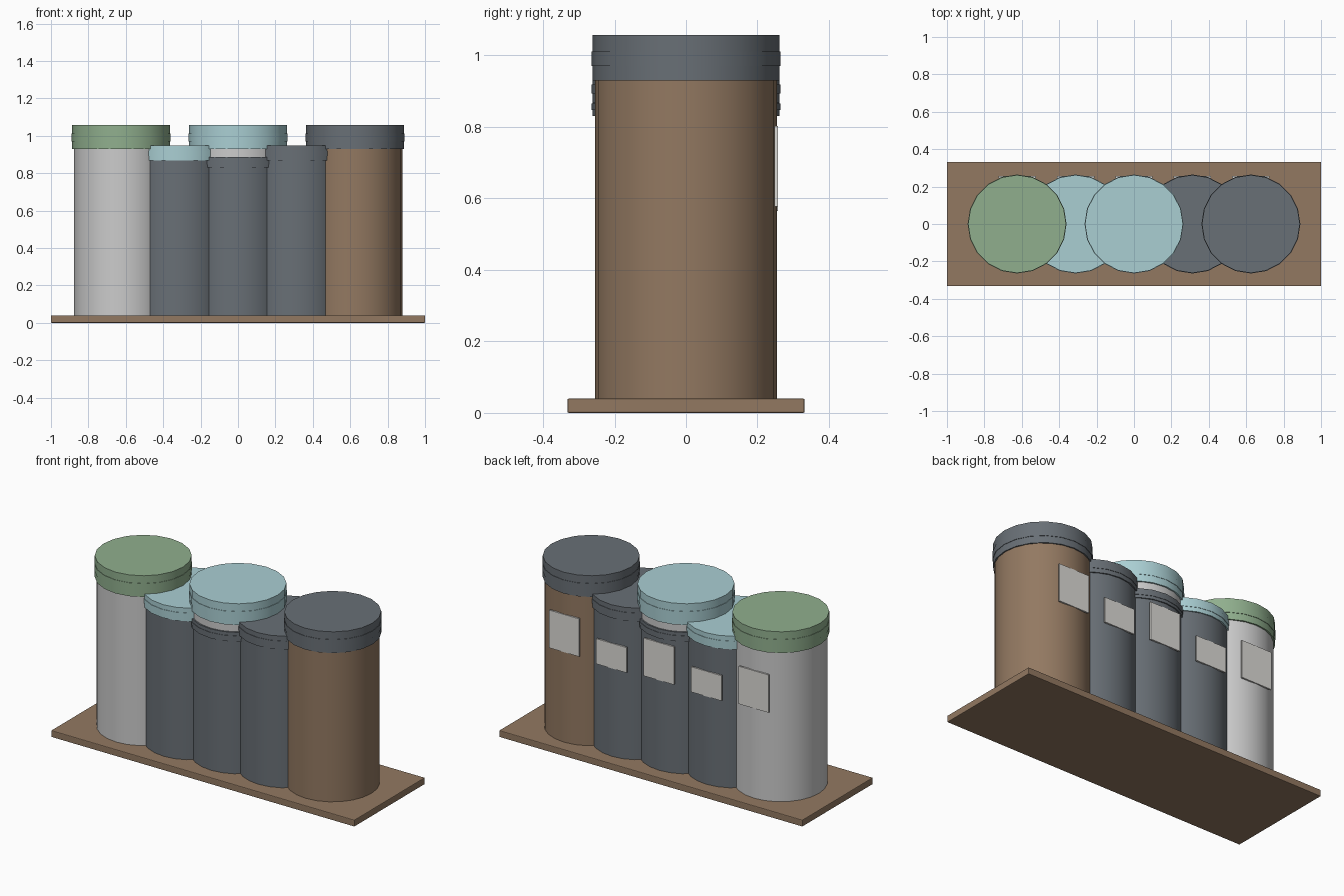
import bpy
from math import radians

if "Cube" in bpy.data.objects:
    bpy.data.objects.remove(bpy.data.objects["Cube"])


def material(name, rgb):
    m = bpy.data.materials.new(name)
    m.diffuse_color = (*rgb, 1)
    m.use_nodes = True
    m.node_tree.nodes["Principled BSDF"].inputs["Base Color"].default_value = m.diffuse_color
    return m


BROWN = material("brown", (0.29, 0.19, 0.12))
GREEN = material("green", (0.28, 0.43, 0.27))
BLUE = material("pale_blue", (0.40, 0.62, 0.65))
DARK = material("dark_grey", (0.14, 0.16, 0.18))
WHITE = material("clear_white", (0.75, 0.75, 0.75))
PAPER = material("paper", (0.72, 0.71, 0.68))


def finish(name, mat):
    ob = bpy.context.object
    ob.name = name
    ob.data.materials.append(mat)
    return ob


def cyl(name, x, z0, z1, r, mat, sides=24):
    bpy.ops.mesh.primitive_cylinder_add(vertices=sides, radius=r, depth=z1 - z0,
                                        location=(x, 0, (z0 + z1) / 2))
    bpy.ops.object.shade_smooth_by_angle(angle=radians(40))
    return finish(name, mat)


def box(name, loc, size, mat, bevel=0):
    bpy.ops.mesh.primitive_cube_add(size=1, location=loc)
    ob = finish(name, mat)
    ob.scale = size
    bpy.ops.object.transform_apply(location=False, rotation=False, scale=True)
    if bevel:
        mod = ob.modifiers.new("bevel", "BEVEL")
        mod.width = bevel
        mod.segments = 2
    return ob


def lid(name, x, z0, z1, mat):
    # lid cap with a slim grip band round its middle
    cyl(name, x, z0, z1, 0.262, mat, 20)
    h = z1 - z0
    cyl(name + "_band", x, z0 + 0.32 * h, z0 + 0.64 * h, 0.2645, mat, 20)


# tray under the jars
box("tray", (0, 0, 0.02), (2, 0.664, 0.04), BROWN, 0.004)

# jars: x, contents top, contents material, lid bottom, lid top, lid material,
# label centre height, label height
jars = [
    (-0.625, 0.93, WHITE, 0.93, 1.057, GREEN, 0.69, 0.225),
    (-0.3125, 0.87, DARK, 0.868, 0.947, BLUE, 0.64, 0.15),
    (0.0, 0.83, DARK, 0.93, 1.057, BLUE, 0.69, 0.225),
    (0.3125, 0.87, DARK, 0.868, 0.947, DARK, 0.64, 0.15),
    (0.625, 0.93, BROWN, 0.93, 1.057, DARK, 0.69, 0.225),
]
for i, (x, ctop, cmat, l0, l1, lmat, lz, lh) in enumerate(jars, 1):
    cyl(f"jar_{i}_body", x, 0.002, l0 + 0.01, 0.2525, WHITE)
    if cmat is not WHITE:
        cyl(f"jar_{i}_contents", x, 0.003, ctop, 0.2545, cmat)
    lid(f"jar_{i}_lid", x, l0, l1, lmat)
    # label on the back
    box(f"jar_{i}_label", (x, 0.252, lz), (0.2, 0.01, lh), PAPER)

# lower band round the middle jar
lid("middle_jar_collar", 0, 0.83, 0.886, DARK)
